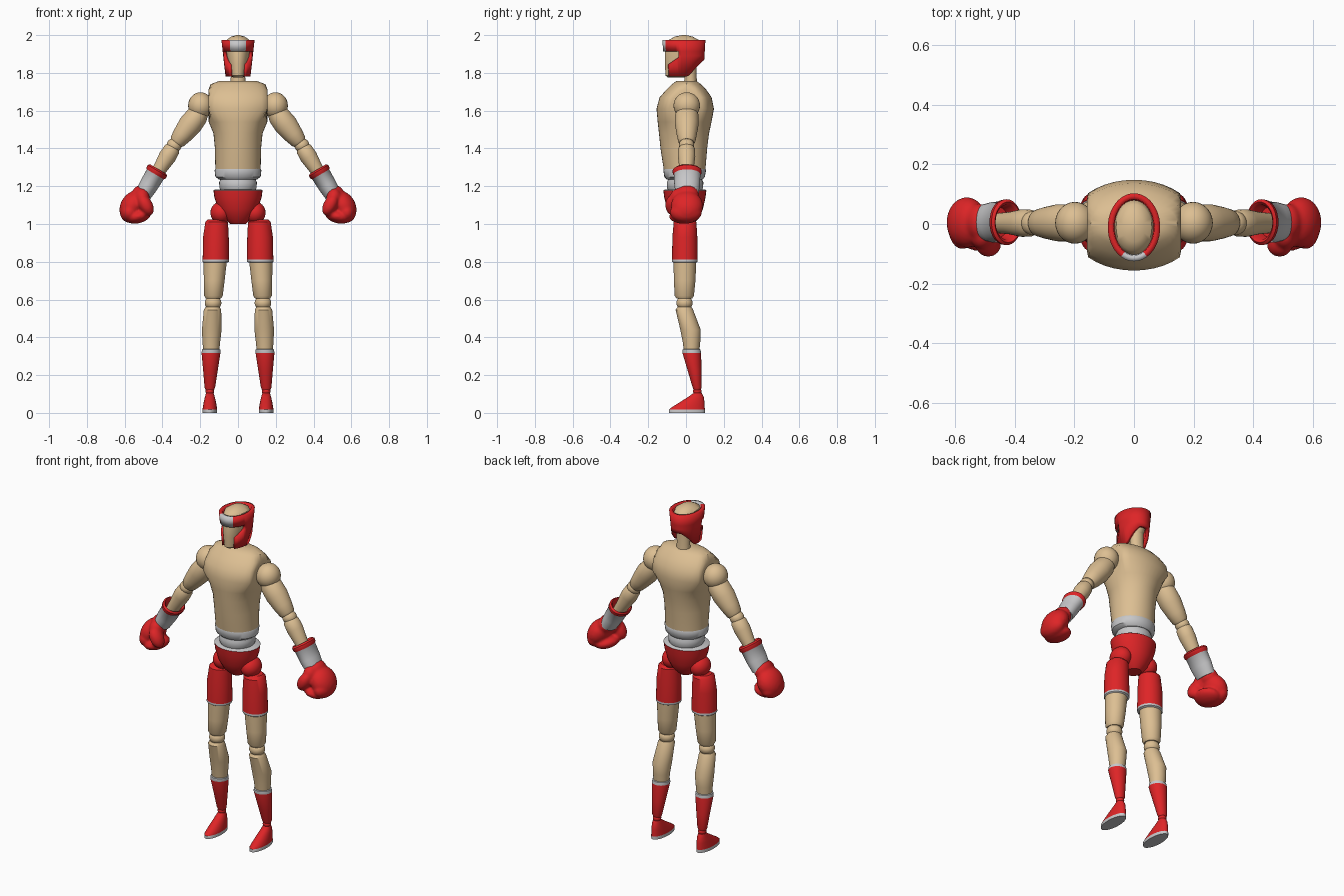
import bpy, bmesh, math
from mathutils import Vector, Matrix

if "Cube" in bpy.data.objects:
    bpy.data.objects.remove(bpy.data.objects["Cube"])

SKIN, RED, WHITE = 0, 1, 2
MATS = []
for label, col in (("wood_tan", (0.72, 0.52, 0.29)), ("boxing_red", (0.73, 0.018, 0.02)),
                   ("trim_white", (0.57, 0.57, 0.58))):
    m = bpy.data.materials.new(label)
    m.diffuse_color = (*col, 1)
    m.use_nodes = True
    m.node_tree.nodes["Principled BSDF"].inputs["Base Color"].default_value = m.diffuse_color
    MATS.append(m)


def finish(name, bm, mirror=False, angle=40):
    """Turn a bmesh into a smooth object, optionally mirrored left to right."""
    bmesh.ops.recalc_face_normals(bm, faces=bm.faces)
    me = bpy.data.meshes.new(name)
    bm.to_mesh(me)
    bm.free()
    for m in MATS:
        me.materials.append(m)
    ob = bpy.data.objects.new(name, me)
    bpy.context.collection.objects.link(ob)
    bpy.ops.object.select_all(action='DESELECT')
    ob.select_set(True)
    bpy.context.view_layer.objects.active = ob
    bpy.ops.object.shade_smooth_by_angle(angle=math.radians(angle))
    if mirror:
        mod = ob.modifiers.new("mirror", 'MIRROR')
        mod.use_mirror_merge = False
    return ob


def loft(name, rings, mats, axis=(0, 0, 1), mirror=False, clip=9, n=32):
    """Skin elliptical rings (centre, radius across, radius in y); mats: one, or one per band."""
    axis, v = Vector(axis).normalized(), Vector((0, 1, 0))
    u = v.cross(axis)
    if isinstance(mats, int):
        mats = [mats] * (len(rings) - 1)
    bm = bmesh.new()
    loops = []
    for c, ru, rv in rings:
        loop = []
        for i in range(n):
            a = 2 * math.pi * i / n
            p = max(-clip, min(clip, ru * math.cos(a)))
            loop.append(bm.verts.new(Vector(c) + u * p + v * rv * math.sin(a)))
        loops.append(loop)
    for k, (lo, hi) in enumerate(zip(loops, loops[1:])):
        for i in range(n):
            j = (i + 1) % n
            bm.faces.new((lo[i], lo[j], hi[j], hi[i])).material_index = mats[k]
    bm.faces.new(loops[0]).material_index = mats[0]
    bm.faces.new(loops[-1]).material_index = mats[-1]
    return finish(name, bm, mirror)


def stack(name, rows, mats, x=0, **kw):
    """Horizontal rings from (z, x radius, y front, y back[, x centre])."""
    return loft(name, [((r[4] if len(r) > 4 else x, (r[2] + r[3]) / 2, r[0]), r[1], (r[3] - r[2]) / 2)
                       for r in rows], mats, **kw)


def limb(name, a, b, rows, mats, **kw):
    """Mirrored limb between two points with rows (t, radius across, radius in y)."""
    a, b = Vector(a), Vector(b)
    return loft(name, [(a.lerp(b, t), ru, rv) for t, ru, rv in rows], mats, b - a, mirror=True, **kw)


def add_ball(bm, c, size, tilt=0):
    mat = Matrix.Translation(c) @ Matrix.Rotation(tilt, 4, 'Y') @ Matrix.Diagonal((*size, 1))
    bmesh.ops.create_uvsphere(bm, u_segments=28, v_segments=16, radius=1, matrix=mat)


def ball(name, c, size, mat, mirror=True, tilt=0):
    bm = bmesh.new()
    add_ball(bm, c, size, tilt)
    for f in bm.faces:
        f.material_index = mat
    return finish(name, bm, mirror)


# Head, neck and torso
stack("head", [(1.775, .025, -.095, -.01), (1.785, .038, -.108, .01), (1.85, .052, -.112, .06),
               (1.91, .062, -.112, .08), (1.95, .066, -.102, .08), (1.975, .06, -.09, .066),
               (1.992, .036, -.06, .035), (2.0, .008, -.02, 0)], SKIN)
stack("neck", [(1.72, .042, -.012, .062), (1.78, .038, -.008, .056), (1.86, .04, -.01, .055)], SKIN)
stack("torso", [(1.29, .12, -.118, .103), (1.40, .122, -.135, .112), (1.48, .13, -.143, .122),
                (1.54, .155, -.15, .135), (1.61, .217, -.156, .148), (1.67, .21, -.14, .136),
                (1.71, .18, -.105, .108), (1.74, .145, -.075, .08), (1.757, .10, -.05, .055)],
      SKIN, clip=.157, n=40)

# Waist and pelvis
stack("waistband", [(1.235, .10, -.10, .088), (1.25, .12, -.115, .10), (1.285, .124, -.12, .106),
                    (1.297, .118, -.116, .10)], WHITE)
stack("waist_joint", [(1.17, .085, -.09, .08), (1.19, .098, -.10, .09), (1.22, .10, -.102, .092),
                      (1.245, .09, -.09, .08)], WHITE)
stack("pelvis", [(1.0, .04, -.045, .04), (1.03, .075, -.075, .068), (1.08, .105, -.10, .09),
                 (1.14, .125, -.115, .103), (1.178, .13, -.12, .108), (1.183, .122, -.112, .10)],
      [RED] * 4 + [WHITE])

# Head guard: a shell with a face opening
bm = bmesh.new()
N = 48
grid = []
for i in range(N):
    a = 2 * math.pi * i / N
    y0 = -.011 - .105 * math.cos(a)
    low = 1.78 + max(0, min(.085, (y0 - .01) * 1.1))
    up = max(low + .02, 1.84 + max(0, min(.05, (y0 + .1) * .7)))
    col = []
    for z in (1.973, 1.914, up, low):
        s = (1.975 - z) / .195
        col.append(bm.verts.new(((.088 - .022 * s) * math.sin(a),
                                 -.011 - (.114 - .012 * s) * math.cos(a), z)))
    grid.append(col)
for i in range(N):
    p, q = grid[i], grid[(i + 1) % N]
    ang = abs((i + .5) * 360 / N - 180)  # 180 faces forward
    ang = 180 - ang
    for k in range(3):
        if (k == 1 and ang < 75) or (k == 2 and ang < 37):
            continue
        f = bm.faces.new((p[k], q[k], q[k + 1], p[k + 1]))
        f.material_index = WHITE if k == 0 and ang < 27 else RED
bm.normal_update()
guard = finish("head_guard", bm)
sol = guard.modifiers.new("thickness", 'SOLIDIFY')
sol.thickness, sol.offset = .02, -1

# Arms
ball("shoulder_joints", (.198, .004, 1.627), (.066, .07, .07), SKIN)
limb("upper_arms", (.195, .004, 1.60), (.327, .004, 1.43),
     [(0, .045, .05), (.15, .058, .062), (.45, .062, .062), (.75, .052, .053), (.95, .043, .045),
      (1, .036, .038)], SKIN)
ball("elbow_joints", (.338, .003, 1.417), (.04, .04, .038), SKIN)
limb("forearms", (.342, .003, 1.408), (.47, .003, 1.20),
     [(0, .034, .036), (.06, .043, .045), (.25, .046, .046), (.55, .037, .038), (1, .03, .032)], SKIN)

# Glove cuffs: hollow sleeve with a padded rim
limb("glove_cuffs", (.425, .006, 1.285), (.502, .006, 1.155),
     [(.35, .036, .05), (.02, .043, .058), (-.04, .051, .068), (.02, .059, .077), (.12, .058, .076),
      (.17, .052, .07), (.6, .05, .068), (1, .044, .06)], [RED] * 5 + [WHITE] * 2)

# Gloves: padded hand, curled fingers and thumb fused together
bm = bmesh.new()
add_ball(bm, (.515, .006, 1.155), (.047, .062, .05))
add_ball(bm, (.56, .005, 1.095), (.062, .085, .085), -.5)
add_ball(bm, (.575, .0, 1.062), (.05, .085, .055))
add_ball(bm, (.528, -.01, 1.04), (.068, .08, .036), .25)
add_ball(bm, (.488, -.068, 1.10), (.036, .042, .06), .5)
add_ball(bm, (.508, -.035, 1.14), (.04, .05, .05))
glove = finish("gloves", bm, angle=180)
for f in glove.data.polygons:
    f.material_index = RED
rem = glove.modifiers.new("fuse", 'REMESH')
rem.mode, rem.voxel_size, rem.use_smooth_shade = 'VOXEL', .008, True
smo = glove.modifiers.new("soften", 'SMOOTH')
smo.factor, smo.iterations = .5, 4
glove.modifiers.new("mirror", 'MIRROR').use_mirror_merge = False
glove.data.materials.clear()
glove.data.materials.append(MATS[RED])
for f in glove.data.polygons:
    f.material_index = 0

# Legs
ball("hip_joints", (.09, -.005, 1.06), (.056, .065, .058), RED)
stack("thighs", [(1.025, .045, -.045, .04, .113), (1.01, .06, -.065, .055, .113),
                 (.93, .068, -.072, .06, .117), (.812, .07, -.074, .062, .117),
                 (.80, .07, -.074, .062, .118), (.795, .061, -.066, .054, .121),
                 (.70, .055, -.064, .05, .126), (.62, .049, -.06, .042, .13),
                 (.605, .04, -.05, .032, .13)],
      [RED] * 3 + [WHITE] * 2 + [SKIN] * 3, mirror=True)
ball("knee_joints", (.132, -.008, .582), (.044, .043, .038), SKIN)
stack("shins", [(.56, .038, -.045, .03, .134), (.545, .046, -.055, .038, .135),
                (.44, .052, -.03, .078, .139), (.38, .047, -.018, .076, .141),
                (.32, .042, -.01, .07, .142)], SKIN, mirror=True)
stack("boot_shafts", [(.338, .043, -.012, .071, .142), (.335, .048, -.018, .077, .142),
                      (.318, .05, -.019, .08, .143), (.22, .038, .01, .082, .146),
                      (.135, .028, .035, .083, .149), (.122, .022, .04, .078, .149)],
      [WHITE] * 2 + [RED] * 3, mirror=True)
ball("ankle_joints", (.149, .06, .114), (.023, .023, .02), RED)
stack("feet", [(0, .039, -.09, .10), (.018, .039, -.09, .10), (.03, .037, -.075, .099),
               (.055, .033, -.035, .098), (.085, .026, .012, .094), (.105, .02, .04, .083)],
      [WHITE] + [RED] * 4, x=.149, mirror=True)
